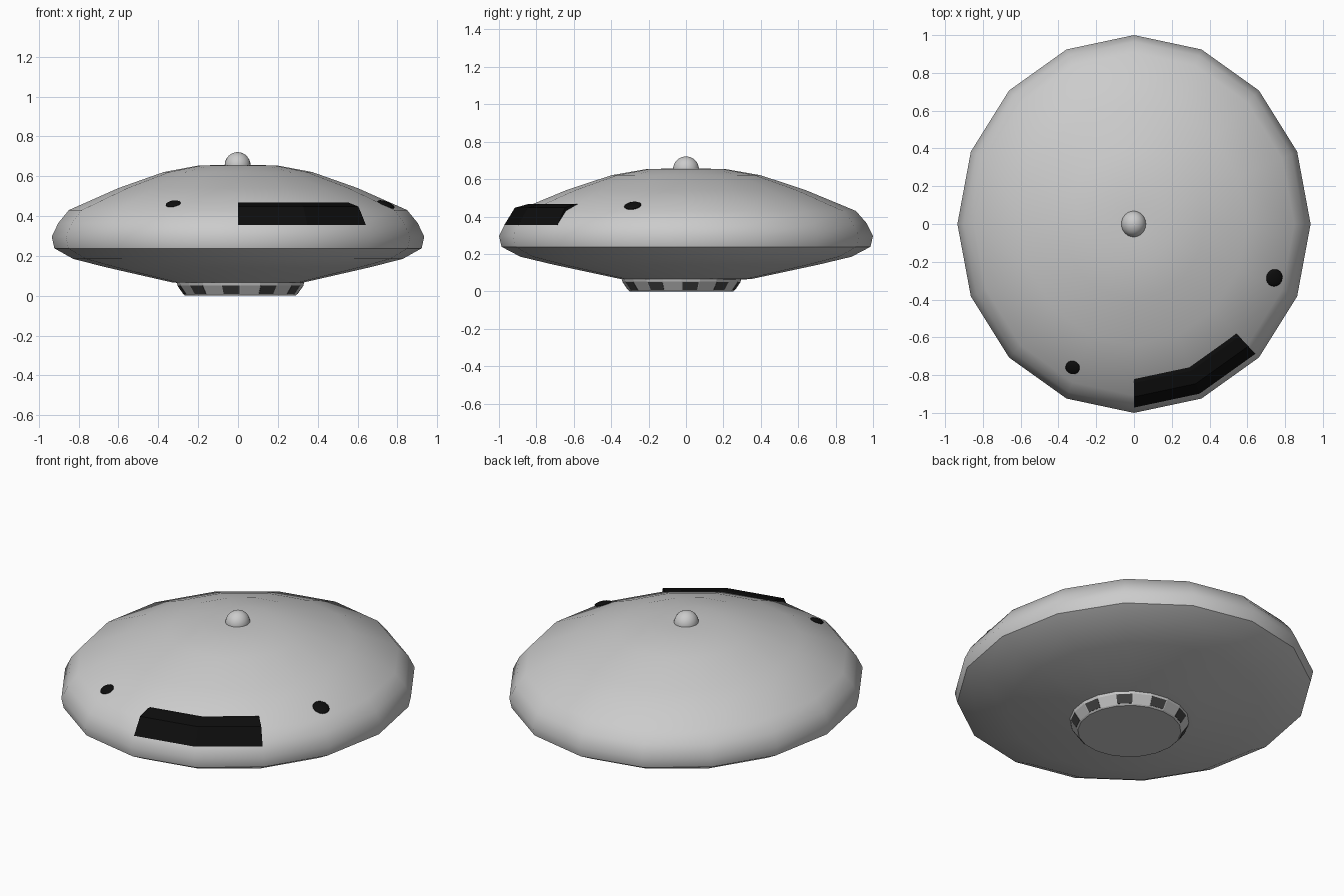
import bpy, bmesh, math
from mathutils import Vector

if "Cube" in bpy.data.objects:
    bpy.data.objects.remove(bpy.data.objects["Cube"])

SX = 0.935  # the saucer is slightly narrower across x


def material(name, v):
    m = bpy.data.materials.new(name)
    m.diffuse_color = (v, v, v, 1)
    m.use_nodes = True
    m.node_tree.nodes["Principled BSDF"].inputs["Base Color"].default_value = m.diffuse_color
    return m


black = material("black", 0.004)
dark = material("dark_glass", 0.06)


def finish(name, bm, mat=None, smooth=None):
    bmesh.ops.recalc_face_normals(bm, faces=bm.faces)
    me = bpy.data.meshes.new(name)
    bm.to_mesh(me)
    bm.free()
    ob = bpy.data.objects.new(name, me)
    bpy.context.collection.objects.link(ob)
    if mat:
        me.materials.append(mat)
    if smooth:
        bpy.ops.object.select_all(action='DESELECT')
        ob.select_set(True)
        bpy.context.view_layer.objects.active = ob
        bpy.ops.object.shade_smooth_by_angle(angle=math.radians(smooth))
    return ob


def lathe(bm, profile, a0, a1, steps, sx=1, centre=(0, 0), closed_profile=False):
    """Sweep (r, z) points from angle a0 to a1; a full turn is joined and capped."""
    full = abs(a1 - a0) >= 359.9
    rings = []
    for i in range(steps if full else steps + 1):
        a = math.radians(a0 + (a1 - a0) * i / steps)
        rings.append([bm.verts.new((centre[0] + r * sx * math.cos(a),
                                    centre[1] + r * math.sin(a), z)) for r, z in profile])
    n = len(profile)
    for i in range(steps):
        p, q = rings[i], rings[(i + 1) % len(rings)]
        for j in range(n if closed_profile else n - 1):
            k = (j + 1) % n
            bm.faces.new((p[j], q[j], q[k], p[k]))
    if full and not closed_profile:
        bm.faces.new([r[0] for r in rings])
        bm.faces.new([r[-1] for r in rings])
    elif closed_profile and not full:
        bm.faces.new(rings[0])
        bm.faces.new(rings[-1])


# Saucer hull, 16 sides
bm = bmesh.new()
lathe(bm, [(0.25, 0.06), (0.35, 0.066), (0.71, 0.143), (0.885, 0.185), (0.986, 0.238),
           (1.0, 0.296), (0.965, 0.365), (0.908, 0.43), (0.64, 0.541), (0.398, 0.621),
           (0.215, 0.653), (0.08, 0.657)], 0, 360, 16, SX)
finish("saucer_hull", bm, smooth=40)

# Small dome on top
bm = bmesh.new()
bmesh.ops.create_uvsphere(bm, u_segments=24, v_segments=16, radius=0.067)
for v in bm.verts:
    v.co = Vector((v.co.x * 0.97 - 0.002, v.co.y * 1.03, v.co.z + 0.654))
finish("top_dome", bm, smooth=60)

# Windscreen, a dark shell over two hull sides
bm = bmesh.new()
lathe(bm, [(0.972, 0.354), (0.915, 0.447), (0.842, 0.467), (0.80, 0.465), (0.93, 0.354)],
      -90, -45, 2, SX, closed_profile=True)
finish("windscreen", bm, black)

# Round lamps lying on the slope
for name, x, y, z, rad in (("left_lamp", -0.325, -0.76, 0.461, 0.038),
                           ("right_lamp", 0.743, -0.285, 0.458, 0.046)):
    bm = bmesh.new()
    bmesh.ops.create_uvsphere(bm, u_segments=20, v_segments=10, radius=rad)
    for v in bm.verts:
        v.co.z *= 0.3
    ob = finish(name, bm, black, smooth=60)
    ob.location = (x, y, z)
    slope = Vector((x, y, 0)).normalized() * 0.41 + Vector((0, 0, 1))
    ob.rotation_euler = slope.to_track_quat('Z', 'Y').to_euler()

# Base drum with alternating window panes
C = (0.012, -0.024)
bm = bmesh.new()
lathe(bm, [(0.277, 0.0), (0.284, 0.006), (0.316, 0.052), (0.32, 0.066)], 0, 360, 20, centre=C)
finish("base_drum", bm)
bm = bmesh.new()
for i in range(10):
    lathe(bm, [(0.287, 0.008), (0.316, 0.05), (0.309, 0.052), (0.28, 0.01)],
          36 * i + 1, 36 * i + 17, 1, centre=C, closed_profile=True)
finish("base_windows", bm, dark)
